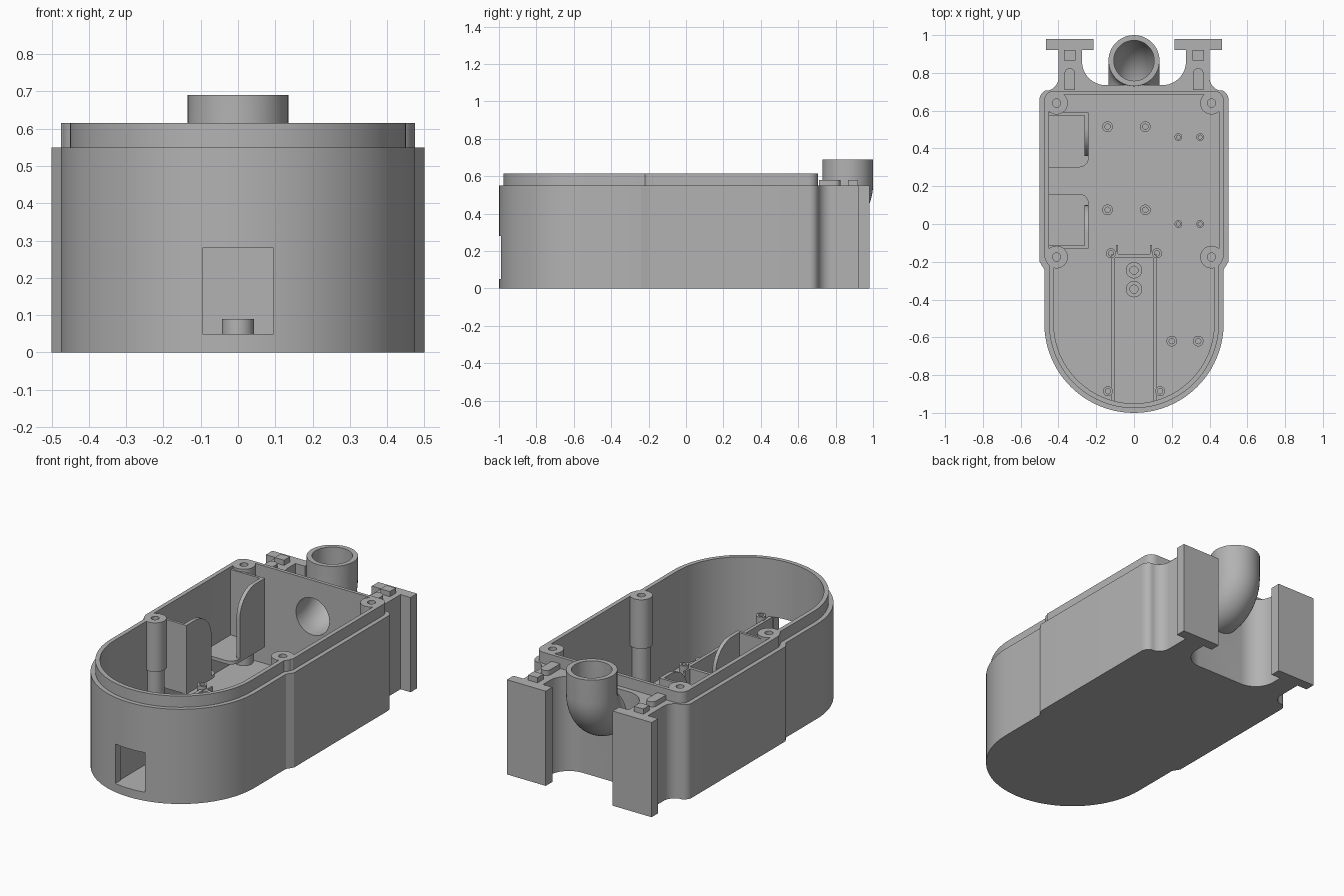
import bpy, bmesh
from math import sin, cos, pi

cube = bpy.data.objects.get("Cube")
if cube:
    bpy.data.objects.remove(cube, do_unlink=True)

grey = bpy.data.materials.new("plain grey")
grey.use_nodes = True
grey.diffuse_color = (0.45, 0.45, 0.45, 1)
grey.node_tree.nodes["Principled BSDF"].inputs["Base Color"].default_value = (0.45, 0.45, 0.45, 1)

FLOOR, RIM, LIP = 0.05, 0.55, 0.615


def finish(name, bm):
    bmesh.ops.recalc_face_normals(bm, faces=bm.faces)
    mesh = bpy.data.meshes.new(name)
    bm.to_mesh(mesh)
    bm.free()
    mesh.materials.append(grey)
    mesh.shade_smooth()
    mesh.set_sharp_from_angle(angle=0.5)
    obj = bpy.data.objects.new(name, mesh)
    bpy.context.collection.objects.link(obj)
    return obj


def skin(name, rings):
    """Bridge equal rings of points and cap both ends."""
    bm = bmesh.new()
    loops = [[bm.verts.new(p) for p in ring] for ring in rings]
    n = len(loops[0])
    for a, b in zip(loops, loops[1:]):
        for i in range(n):
            j = (i + 1) % n
            bm.faces.new((a[i], a[j], b[j], b[i]))
    bm.faces.new(loops[0])
    bm.faces.new(loops[-1])
    return finish(name, bm)


def prism(name, outline, z0, z1):
    return skin(name, [[(x, y, z) for x, y in outline] for z in (z0, z1)])


def box(name, x0, x1, y0, y1, z0, z1):
    return prism(name, [(x0, y0), (x1, y0), (x1, y1), (x0, y1)], z0, z1)


def arc(cx, cy, r, a0, a1, n=10):
    angles = [(a0 + (a1 - a0) * i / n) * pi / 180 for i in range(n + 1)]
    return [(cx + r * cos(a), cy + r * sin(a)) for a in angles]


def post(name, x, y, r, hole, z0, z1, depth=0.04):
    """Round post with a blind screw hole in its top."""
    profile = [(r, z0), (r, z1), (hole, z1), (hole, z1 - depth)]
    return skin(name, [[(px, py, z) for px, py in arc(x, y, rad, 0, 348.75, 31)]
                       for rad, z in profile])


def cut(obj, *cutters):
    """Subtract the cutters, bake the result and discard the cutters."""
    for c in cutters:
        mod = obj.modifiers.new("cut", "BOOLEAN")
        mod.operation, mod.solver, mod.object = "DIFFERENCE", "EXACT", c
    graph = bpy.context.evaluated_depsgraph_get()
    mesh = bpy.data.meshes.new_from_object(obj.evaluated_get(graph))
    obj.modifiers.clear()
    obj.data = mesh
    mesh.shade_smooth()
    mesh.set_sharp_from_angle(angle=0.5)
    for c in cutters:
        bpy.data.objects.remove(c, do_unlink=True)


def mirrored(half):
    """Close a right-hand half outline, running front to back."""
    return half + [(-x, y) for x, y in reversed(half) if abs(x) > 1e-4]


def shell_outline(inset, back):
    front, wide = 0.475 - inset, 0.5 - inset
    half = arc(0, -0.525, front, -90, 0, 24)
    half += [(front, -0.24 + inset), (wide, -0.2 + inset)]
    return mirrored(half + arc(wide - 0.05, back - 0.05, 0.05, 0, 90, 6))


def elbow(name, r, top, end):
    """Round duct that drops down and turns forward into the back wall."""
    path = [(0.865, top, 0)]
    path += [(y, z, -a) for (y, z), a in zip(arc(0.715, 0.555, 0.15, 0, -90, 16),
                                            [i * pi / 32 for i in range(17)])]
    path.append((end, 0.405, -pi / 2))
    return skin(name, [[(px, y + py * cos(t), z + py * sin(t))
                        for px, py in arc(0, 0, r, 0, 352.5, 47)] for y, z, t in path])


# Main body with the two T-shaped mounting arms
half = arc(0, -0.525, 0.475, -90, 0, 24) + [(0.475, -0.24), (0.5, -0.2)]
half += arc(0.45, 0.66, 0.05, 0, 70, 6)
half += arc(0.47, 0.775, 0.07, 255, 180, 8)
half += [(0.40, 0.92), (0.465, 0.92), (0.465, 0.98), (0.215, 0.98), (0.215, 0.92), (0.275, 0.92)]
half += arc(0.15, 0.86, 0.125, 0, -90, 12)
body = prism("body_shell", mirrored(half), 0, RIM)
cut(body,
    prism("cavity", shell_outline(0.05, 0.685), FLOOR, 1),
    box("window", -0.095, 0.095, -1.1, -0.8, FLOOR, 0.28),
    elbow("bore", 0.107, 0.8, 0.6))

# Raised lip around the opening
lip = prism("rim_lip", shell_outline(0.025, 0.705), RIM, LIP)
cut(lip, prism("lip_opening", shell_outline(0.05, 0.685), 0.4, 1))

# Duct elbow
duct = elbow("duct_elbow", 0.135, 0.69, 0.71)
cut(duct, elbow("bore", 0.107, 0.8, 0.6))

for side, label in ((1, "left"), (-1, "right")):
    # Corner screw posts
    for y, end in ((0.64, "back"), (-0.175, "front")):
        x = side * 0.41
        post(f"{label}_{end}_screw_post", x, y, 0.06, 0.022, 0.33, LIP, 0.1)
        post(f"{label}_{end}_post_stem", x, y, 0.05, 0.022, FLOOR, 0.33)
    # Locating nubs on the arms
    x = side * 0.34
    nub = [(x - 0.028, 0.71), (x + 0.028, 0.71)] + arc(x, 0.797, 0.028, 0, 180)
    prism(f"{label}_arm_nub", nub, RIM, 0.58)
    box(f"{label}_arm_block", x - 0.03, x + 0.03, 0.865, 0.92, RIM, 0.58)
    # Channel rails behind the window
    inner, outer = sorted((side * 0.1, side * 0.12))
    box(f"{label}_channel_rail", inner, outer, -0.94, -0.16, FLOOR, 0.28)
    inner, outer = sorted((side * 0.085, side * 0.095))
    box(f"{label}_channel_tab", inner, outer, -0.165, -0.11, FLOOR, 0.28)
    for px, py, end in ((0.122, -0.155, "back"), (0.138, -0.885, "front")):
        post(f"{label}_{end}_channel_post", side * px, py, 0.026, 0.014, FLOOR, 0.3)
box("channel_end_wall", -0.1, 0.1, -0.18, -0.16, FLOOR, 0.28)

# Floor standoffs
groups = [(0.028, [(x, y) for x in (-0.14, 0.06) for y in (0.075, 0.515)]),
          (0.02, [(x, y) for x in (0.235, 0.35) for y in (0, 0.46)]),
          (0.028, [(0.2, -0.62), (0.34, -0.62)]),
          (0.043, [(0, -0.245), (0, -0.345)])]
for r, spots in groups:
    for x, y in spots:
        post("floor_standoff", x, y, r, r * 0.5, FLOOR, 0.09, 0.03)

# Pair of wall brackets, mirrored about their middle
MID = 0.23
for s, label in ((1, "back"), (-1, "front")):
    shelf = [(-0.46, 0.36), (-0.24, 0.36)]
    shelf += arc(-0.29, 0.12, 0.05, 0, -90, 6) + [(-0.46, 0.07)]
    prism(f"{label}_bracket_shelf", [(x, MID + s * y) for x, y in shelf], 0.2, 0.22)
    ya, yb = sorted((MID + s * 0.345, MID + s * 0.36))
    box(f"{label}_bracket_end", -0.46, -0.24, ya, yb, 0.2, 0.6)
    fin = [(0.36, 0.2), (0.36, 0.6)] + arc(0.28, 0.45, 0.15, 90, 180) + [(0.13, 0.2)]
    skin(f"{label}_bracket_fin",
         [[(x, MID + s * y, z) for y, z in fin] for x in (-0.262, -0.24)])
